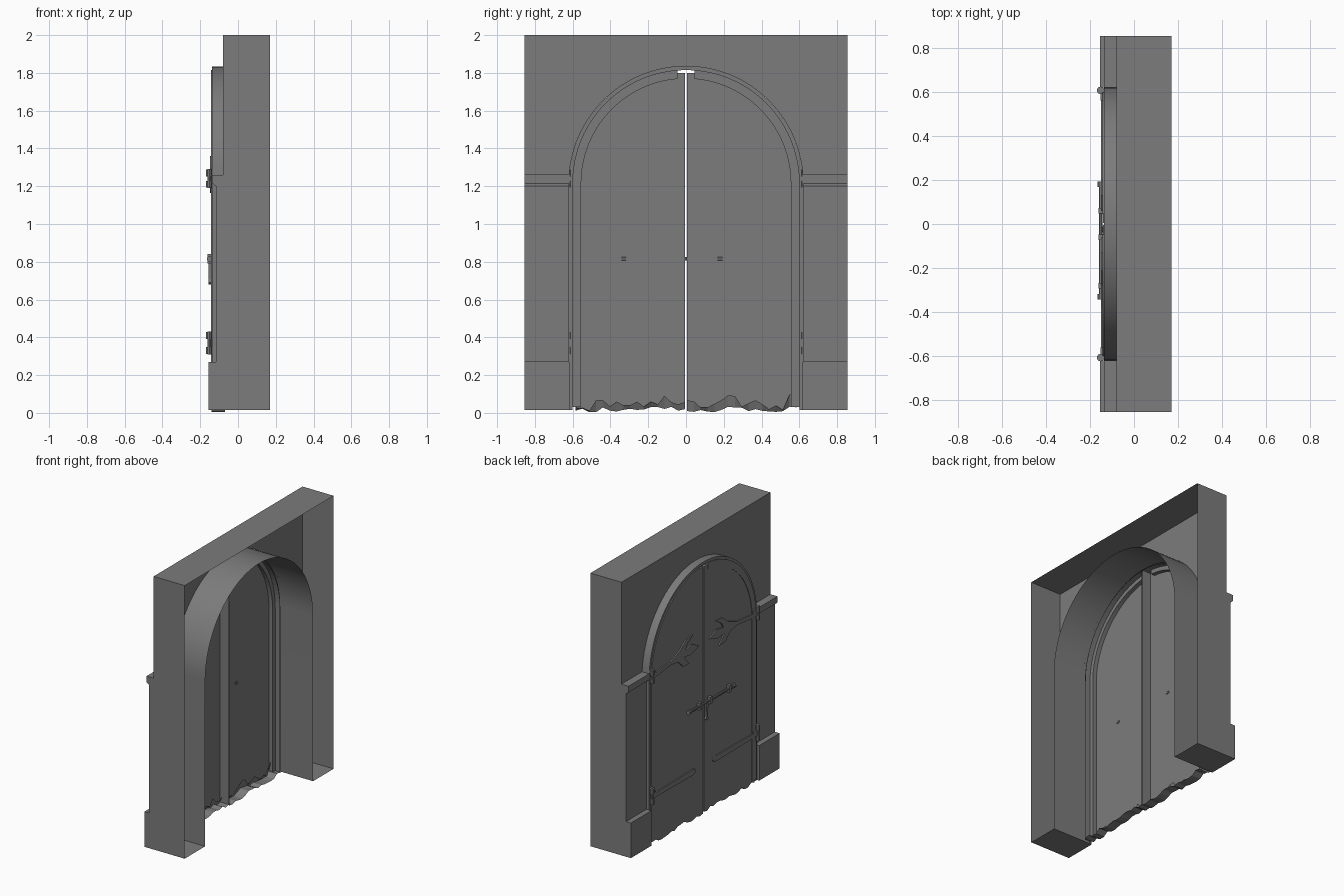
import bpy, bmesh, math, random
from mathutils import Vector

random.seed(4)
if "Cube" in bpy.data.objects:
    bpy.data.objects.remove(bpy.data.objects["Cube"])

stone = bpy.data.materials.new("plain grey")
stone.use_nodes = True
GREY = (0.2, 0.2, 0.2, 1)
stone.diffuse_color = GREY
stone.node_tree.nodes["Principled BSDF"].inputs["Base Color"].default_value = GREY

BACK, WALL, FRAME, LEAF = 0.17, -0.08, -0.137, -0.14
HALF, TOP, FLOOR, SPRING = 0.855, 2.0, 0.015, 1.215
RADIUS = 0.62


def finish(name, bm, smooth=False):
    bmesh.ops.remove_doubles(bm, verts=bm.verts, dist=0.0001)
    bmesh.ops.recalc_face_normals(bm, faces=bm.faces)
    mesh = bpy.data.meshes.new(name)
    bm.to_mesh(mesh)
    bm.free()
    mesh.materials.append(stone)
    if smooth:
        mesh.shade_smooth()
        mesh.set_sharp_from_angle(angle=math.radians(30))
    obj = bpy.data.objects.new(name, mesh)
    bpy.context.collection.objects.link(obj)
    return obj


def face(bm, points):
    return bm.faces.new([bm.verts.new(p) for p in points])


def loft(bm, rows):
    """Skin a grid of rows of points with quads."""
    for a, b in zip(rows, rows[1:]):
        for i in range(len(a) - 1):
            face(bm, (a[i], a[i + 1], b[i + 1], b[i]))


def arc(r, start, end, steps=20):
    """Points (y, z) on the arch between two angles."""
    angles = [start + (end - start) * i / steps for i in range(steps + 1)]
    return [(r * math.cos(t), SPRING + r * math.sin(t)) for t in angles]


def plate(name, outline, front, back, closed=True):
    """Extrude a (y, z) outline along x; open at the back if not closed."""
    bm = bmesh.new()
    rows = [[(x, y, z) for y, z in outline] for x in (front, back)]
    face(bm, rows[0])
    if closed:
        face(bm, rows[1])
    loft(bm, [row + row[:1] for row in rows])
    return finish(name, bm)


def cylinder(name, start, end, radius, sides=10):
    a, b = Vector(start), Vector(end)
    bm = bmesh.new()
    bmesh.ops.create_cone(bm, cap_ends=True, segments=sides, radius1=radius,
                          radius2=radius, depth=(b - a).length)
    bm.transform((b - a).to_track_quat("Z", "Y").to_matrix().to_4x4())
    bmesh.ops.translate(bm, verts=bm.verts, vec=(a + b) / 2)
    return finish(name, bm, True)


# Wall shell, open at the back: stepped piers, end walls, top and arched front
profile = [(BACK, TOP), (WALL, TOP), (WALL, 1.26), (FRAME, 1.26),
           (FRAME, 1.215), (-0.116, 1.2), (-0.116, 0.27), (-0.155, 0.27),
           (-0.155, FLOOR), (BACK, FLOOR)]
bm = bmesh.new()
loft(bm, [[(x, y, TOP) for x in (BACK, WALL)] for y in (-HALF, HALF)])
lift = math.asin((1.26 - SPRING) / RADIUS)
arch = arc(RADIUS, lift, math.pi - lift, 40)
corners = [(-HALF, 1.26), (-HALF, TOP), (HALF, TOP), (HALF, 1.26)]
face(bm, [(WALL, y, z) for y, z in arch + corners])
for s in (-1, 1):
    face(bm, [(x, s * HALF, z) for x, z in profile])
    loft(bm, [[(x, s * y, z) for x, z in profile[2:]] for y in (RADIUS, HALF)])
    # exposed inner ends of plinth
    face(bm, [(x, s * RADIUS, z) for x, z in
              ((FRAME, FLOOR), (-0.155, FLOOR), (-0.155, 0.27), (FRAME, 0.27))])
finish("wall", bm)

# Deep arch lining with its raised front moulding
bm = bmesh.new()
rows = []
for x, r in ((BACK, RADIUS), (FRAME, RADIUS), (FRAME, 0.6), (WALL, 0.6)):
    path = [(r, FLOOR)] + arc(r, 0, math.pi, 40) + [(-r, FLOOR)]
    rows.append([(x, y, z) for y, z in path])
loft(bm, rows)
finish("arch_lining", bm, True)

for s, side in ((1, "left"), (-1, "right")):
    def mirror(points):
        return [(s * y, z) for y, z in points]

    # Door leaf: hollow shell with a ragged lower edge
    ragged = [(0.005 + 0.58 * i / 16, random.uniform(0.002, 0.035))
              for i in range(17)]
    outline = ragged + arc(0.585, 0, math.pi / 2 - 0.009)
    plate(f"door_leaf_{side}", mirror(outline), LEAF, -0.07, False)

    # Splintered lip under the leaf
    bm = bmesh.new()
    loft(bm, [[(LEAF, s * y, z) for y, z in ragged],
              [(-0.125, s * y, z + random.uniform(0.0, 0.07)) for y, z in ragged]])
    finish(f"splintered_edge_{side}", bm)

    # Trim band around the leaf
    outer, inner = arc(0.602, 0, 1.495), arc(0.555, 0, 1.489)
    band = [(0.602, 0.03)] + outer + inner[::-1] + [(0.555, 0.03)]
    plate(f"leaf_trim_{side}", mirror(band), LEAF - 0.004, LEAF + 0.03)

    # Upper strap ending in a three-pointed leaf
    upper = [(0.58, 1.215), (0.38, 1.238), (0.3, 1.225), (0.24, 1.17),
             (0.17, 1.165), (0.205, 1.2), (0.23, 1.235), (0.15, 1.225),
             (0.06, 1.255), (0.14, 1.295), (0.22, 1.28), (0.195, 1.32),
             (0.13, 1.36), (0.21, 1.355), (0.28, 1.3), (0.38, 1.262),
             (0.58, 1.245)]
    plate(f"upper_strap_{side}", mirror(upper), LEAF - 0.009, LEAF)

    # Lower strap with a rounded tip
    lower = [(0.58, 0.345), (0.13, 0.34), (0.11, 0.345), (0.1, 0.36),
             (0.11, 0.375), (0.13, 0.38), (0.58, 0.375)]
    plate(f"lower_strap_{side}", mirror(lower), LEAF - 0.009, LEAF)

    # Hinge knuckles and brackets
    for level, low, high in (("upper", 1.19, 1.29), ("lower", 0.31, 0.43)):
        y, mid = s * 0.607, (low + high) / 2
        cylinder(f"{level}_hinge_pin_{side}", (-0.152, y, low), (-0.152, y, high), 0.011)
        for z in (low + 0.02, high - 0.02):
            cylinder(f"{level}_hinge_knuckle_{side}", (-0.152, y, z - 0.018),
                     (-0.152, y, z + 0.018), 0.017)
        tab = [(0.61, mid - 0.025), (0.56, mid - 0.02),
               (0.56, mid + 0.02), (0.61, mid + 0.025)]
        plate(f"{level}_hinge_tab_{side}", mirror(tab), LEAF - 0.012, LEAF)

# Sliding bar with knobs and its brackets
BAR = LEAF - 0.011
cylinder("sliding_bar", (BAR, -0.33, 0.815), (BAR, 0.18, 0.815), 0.009)
for y in (-0.33, 0.18):
    cylinder("bar_knob", (BAR, y - 0.012, 0.815), (BAR, y + 0.012, 0.815), 0.015)
for y in (-0.28, -0.06, 0.06):
    bracket = [(y - 0.012, 0.79), (y + 0.012, 0.79), (y + 0.012, 0.84), (y - 0.012, 0.84)]
    plate("bar_bracket", bracket, BAR - 0.011, LEAF)

# Hanging latch handle
handle = [(-0.035, 0.8), (-0.015, 0.8), (-0.018, 0.71), (-0.012, 0.69),
          (-0.025, 0.68), (-0.038, 0.69), (-0.032, 0.71)]
plate("latch_handle", handle, LEAF - 0.015, LEAF)
